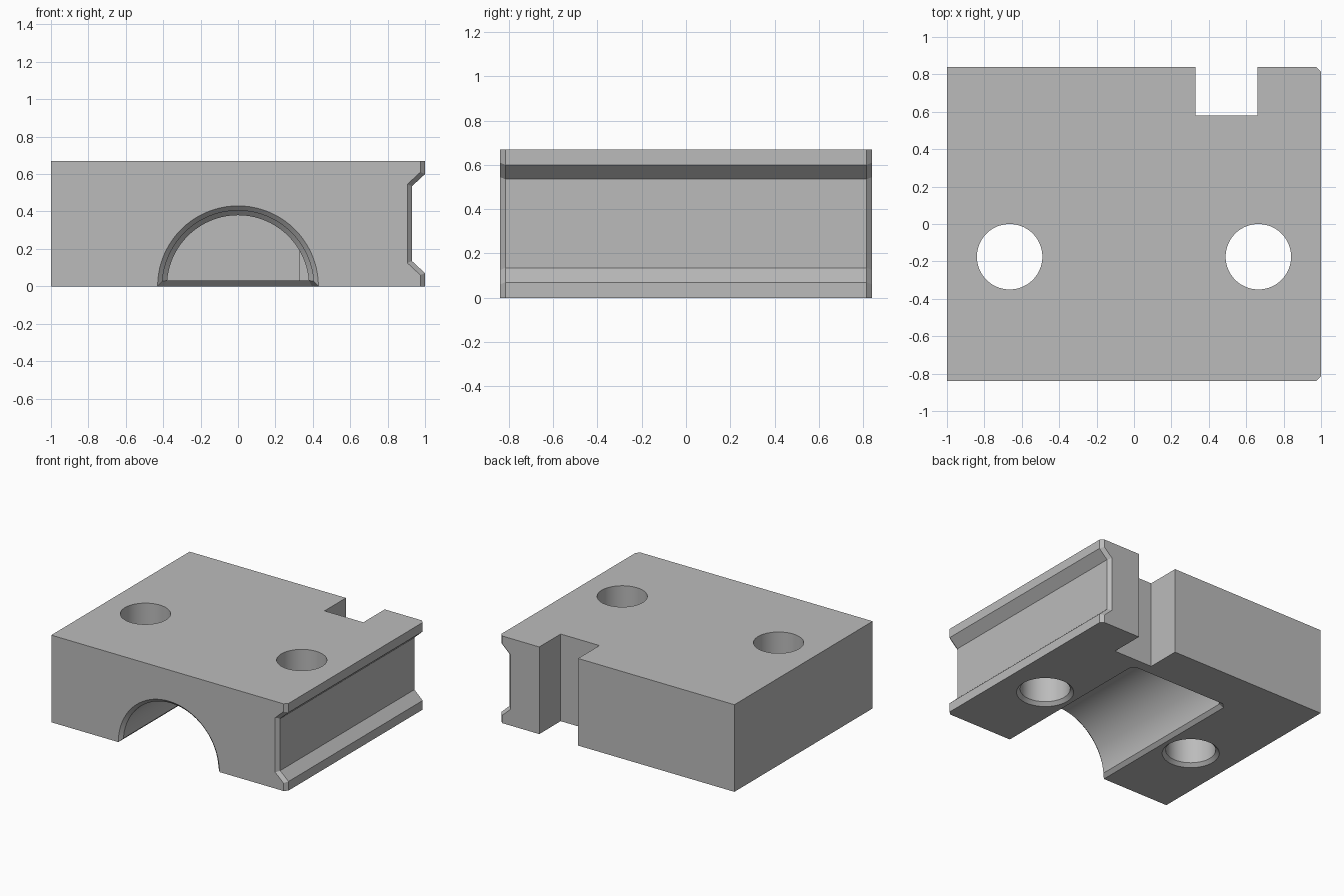
import bpy, bmesh, math
from mathutils import Vector

cube = bpy.data.objects.get("Cube")
if cube:
    bpy.data.objects.remove(cube)

DEPTH, HEIGHT, BEVEL = 0.84, 0.67, 0.025
BORE_END = 0.47

grey = bpy.data.materials.new("machined_grey")
grey.use_nodes = True
colour = (0.5, 0.5, 0.5, 1)
grey.diffuse_color = colour
grey.node_tree.nodes["Principled BSDF"].inputs["Base Color"].default_value = colour


def loft(name, rings):
    """Closed solid skinned over rings that share one point count."""
    bm = bmesh.new()
    loops = [[bm.verts.new(p) for p in ring] for ring in rings]
    n = len(loops[0])
    for a, b in zip(loops, loops[1:]):
        for i in range(n):
            j = (i + 1) % n
            bm.faces.new((a[i], a[j], b[j], b[i]))
    bm.faces.new(loops[0])
    bm.faces.new(loops[-1])
    bmesh.ops.recalc_face_normals(bm, faces=bm.faces)
    mesh = bpy.data.meshes.new(name)
    bm.to_mesh(mesh)
    bm.free()
    mesh.materials.append(grey)
    obj = bpy.data.objects.new(name, mesh)
    bpy.context.collection.objects.link(obj)
    return obj


def turned(name, profile, u, v, axis, origin, sides=80):
    """Round solid from (radius, distance along axis) pairs."""
    u, v, axis, origin = map(Vector, (u, v, axis, origin))
    angles = [math.tau * i / sides for i in range(sides)]
    return loft(name, [[origin + axis * d + (u * math.cos(t) + v * math.sin(t)) * r
                        for t in angles] for r, d in profile])


def cut(target, cutter):
    mod = target.modifiers.new("cut", 'BOOLEAN')
    mod.operation, mod.solver, mod.object = 'DIFFERENCE', 'EXACT', cutter
    bpy.ops.object.modifier_apply(modifier=mod.name)
    bpy.data.objects.remove(cutter)


# Block with a grooved right side, bevelled at both ends of the groove
def section(y, inset, shift):
    edge, floor = 1 - inset, 0.93 - inset
    lower = [(edge, 0), (edge, 0.07 - shift), (floor, 0.135 - shift)]
    upper = [(x, HEIGHT - z) for x, z in reversed(lower)]
    return [(x, y, z) for x, z in [(-1, 0)] + lower + upper + [(-1, HEIGHT)]]


block = loft("clamp_block", [section(-DEPTH, BEVEL, 0.01),
                             section(BEVEL - DEPTH, 0, 0),
                             section(DEPTH - BEVEL, 0, 0),
                             section(DEPTH, BEVEL, 0.01)])
bpy.ops.object.select_all(action='DESELECT')
bpy.context.view_layer.objects.active = block
block.select_set(True)

# Rectangular slot in the back edge
slot = [(0.33, 0.58), (0.66, 0.58), (0.66, 1), (0.33, 1)]
cut(block, loft("slot_cutter", [[(x, y, z) for x, y in slot] for z in (-1, 1)]))

# Two bolt holes, countersunk underneath
for x in (-0.665, 0.665):
    cut(block, turned("hole_cutter", [(0.225, -BEVEL), (0.175, BEVEL), (0.175, 1)],
                      (1, 0, 0), (0, 1, 0), (0, 0, 1), (x, -0.175, 0)))

# Half-round bore from the front, with a bevelled mouth and inner end
bore = [(0.455, -DEPTH - BEVEL), (0.405, BEVEL - DEPTH),
        (0.405, BORE_END - BEVEL), (0.38, BORE_END)]
cut(block, turned("bore_cutter", bore, (1, 0, 0), (0, 0, 1), (0, 1, 0), (0, 0, 0)))


# Bevel along the bottom rim of the bore
def rim(z, grow):
    side = [(0.40 + grow, -1), (0.40 + grow, 0.445 + grow / 2), (0.38 + grow / 2, BORE_END + grow)]
    return [(x, y, z) for x, y in side + [(-x, y) for x, y in reversed(side)]]


cut(block, loft("rim_cutter", [rim(-0.03, 0.06), rim(0.03, 0)]))

# The inner end of the bore is left open
bm = bmesh.new()
bm.from_mesh(block.data)
end = [f for f in bm.faces if f.normal.y < -0.99
       and abs(f.calc_center_median().y - BORE_END) < 0.005]
bmesh.ops.delete(bm, geom=end, context='FACES')
bm.to_mesh(block.data)
bm.free()

bpy.ops.object.shade_smooth_by_angle(angle=math.radians(25))
